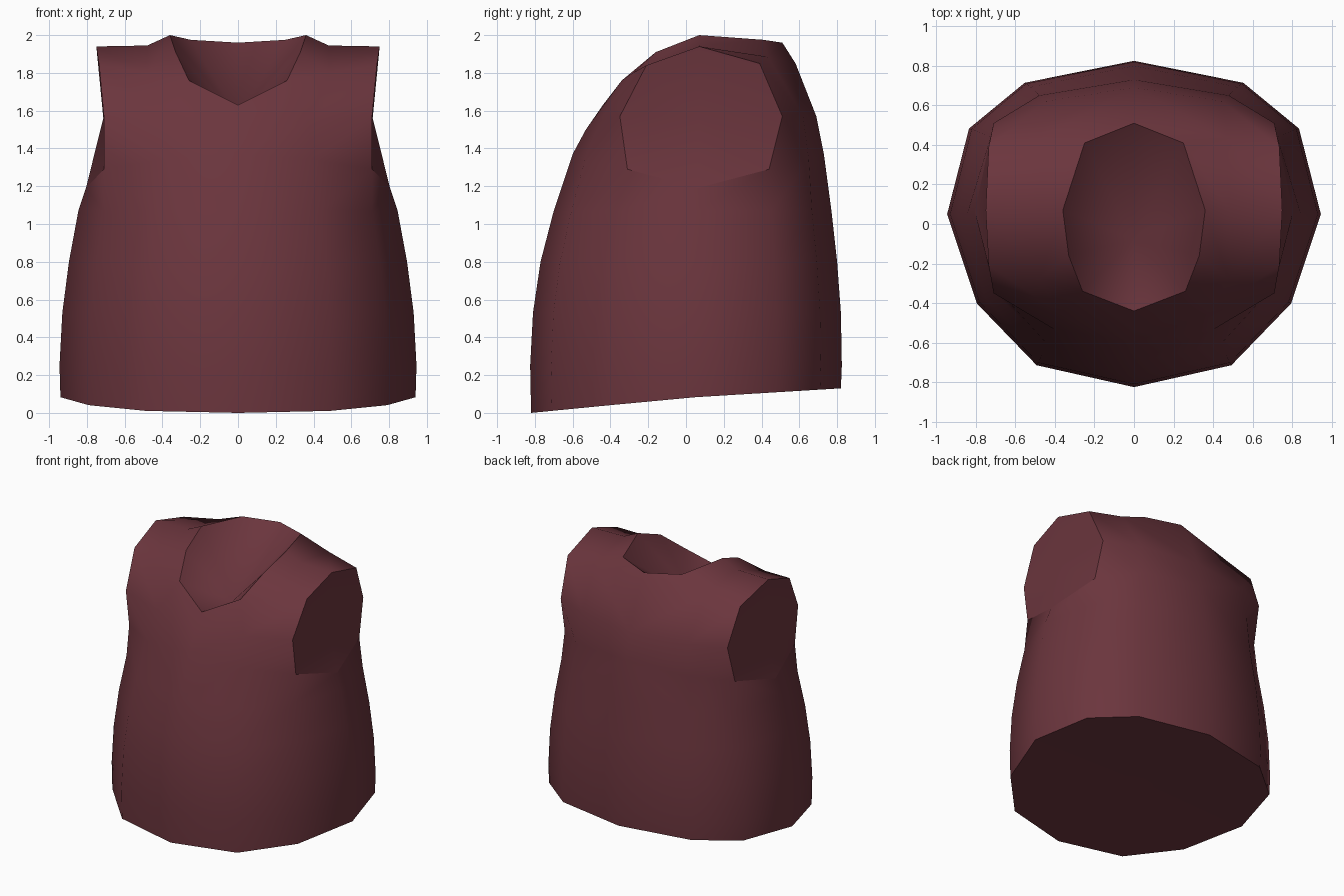
import bpy, bmesh

if "Cube" in bpy.data.objects:
    bpy.data.objects.remove(bpy.data.objects["Cube"])

mat = bpy.data.materials.new("dark red cloth")
mat.diffuse_color = (0.147, 0.036, 0.047, 1)
mat.use_nodes = True
mat.node_tree.nodes["Principled BSDF"].inputs["Base Color"].default_value = mat.diffuse_color

bm = bmesh.new()


def V(x, y, z):
    return bm.verts.new((x, y, z))


def F(*vs):
    bm.faces.new(vs)


# Lower body: half cross-section from front centre to back centre
section = [(0, -.82), (.49, -.71), (.79, -.40), (.94, .05), (.83, .48), (.55, .71), (0, .82)]
rings = [[V(x, y, 0.08 + 0.08 * y / .82 if y < 0 else 0.08 + .05 * y / .82) for x, y in section]]
# z, side half-width, front depth, back depth
for z, w, f, b in [(.25, .945, .825, .825), (.53, .93, .81, .82), (.80, .895, .77, .80), (1.07, .845, .70, .77)]:
    rings.append([V(x * w / .94, y * (f if y < 0 else b) / .82, z) for x, y in section])

# Armhole rim, starting at the underarm and running up the front
R = [V(*p) for p in [(.805, .06, 1.19), (.71, -.31, 1.29), (.71, -.35, 1.57), (.735, -.21, 1.84),
                     (.75, .07, 1.94), (.735, .39, 1.85), (.71, .51, 1.57), (.725, .44, 1.29)]]
# Neck rim, front to back
N = [V(*p) for p in [(0, -.44, 1.63), (.26, -.34, 1.76), (.33, -.16, 1.91),
                     (.36, .07, 2.0), (.25, .41, 1.975), (0, .51, 1.96)]]
# Chest ring joins the armhole
rings.append([V(0, -.60, 1.37), V(.40, -.535, 1.34), R[1], R[0], R[7], V(.48, .65, 1.34), V(0, .73, 1.37)])
for lo, hi in zip(rings, rings[1:]):
    for i in range(6):
        F(lo[i], lo[i + 1], hi[i + 1], hi[i])

# Front chest, shoulder and back panels
top = rings[-1]
c0, c1 = V(0, -.53, 1.5), V(.37, -.455, 1.55)
m1, s = V(.48, -.28, 1.80), V(.48, .07, 1.945)
b0, b1 = V(0, .69, 1.57), V(.45, .62, 1.57)
t0, t1 = V(0, .58, 1.85), V(.47, .435, 1.885)
F(top[0], top[1], c1, c0)
F(top[1], top[2], R[2], c1)
F(c0, c1, N[1], N[0])
F(c1, R[2], R[3], m1)
F(c1, m1, N[1])
F(N[1], m1, N[2])
F(m1, s, N[3], N[2])
F(m1, R[3], R[4], s)
F(R[4], R[5], t1, s)
F(s, t1, N[4], N[3])
F(t1, t0, N[5], N[4])
F(R[5], R[6], b1, t1)
F(t1, b1, b0, t0)
F(R[6], R[7], top[5], b1)
F(b1, top[5], top[6], b0)

# Armhole cap, hollow neck opening, bottom cap
hub = V(.713, .07, 1.56)
for i in range(8):
    F(R[i], hub, R[(i + 1) % 8])
bowl = V(0, -.08, 1.57)
for a, b in zip(N, N[1:]):
    F(a, b, bowl)
base = V(0, 0, .08)
for a, b in zip(rings[0], rings[0][1:]):
    F(a, base, b)

# Crisp hems around the armhole, neck and bottom
for loop in (R + R[:1], N, rings[0]):
    for a, b in zip(loop, loop[1:]):
        bm.edges.get((a, b)).smooth = False

# Mirror to the left side
geo = bmesh.ops.duplicate(bm, geom=bm.verts[:] + bm.edges[:] + bm.faces[:])["geom"]
for v in geo:
    if isinstance(v, bmesh.types.BMVert):
        v.co.x = -v.co.x
bmesh.ops.remove_doubles(bm, verts=bm.verts[:], dist=.0005)
bmesh.ops.recalc_face_normals(bm, faces=bm.faces[:])
for f in bm.faces:
    f.smooth = True

mesh = bpy.data.meshes.new("vest")
bm.to_mesh(mesh)
bm.free()
mesh.materials.append(mat)
vest = bpy.data.objects.new("vest", mesh)
bpy.context.collection.objects.link(vest)
